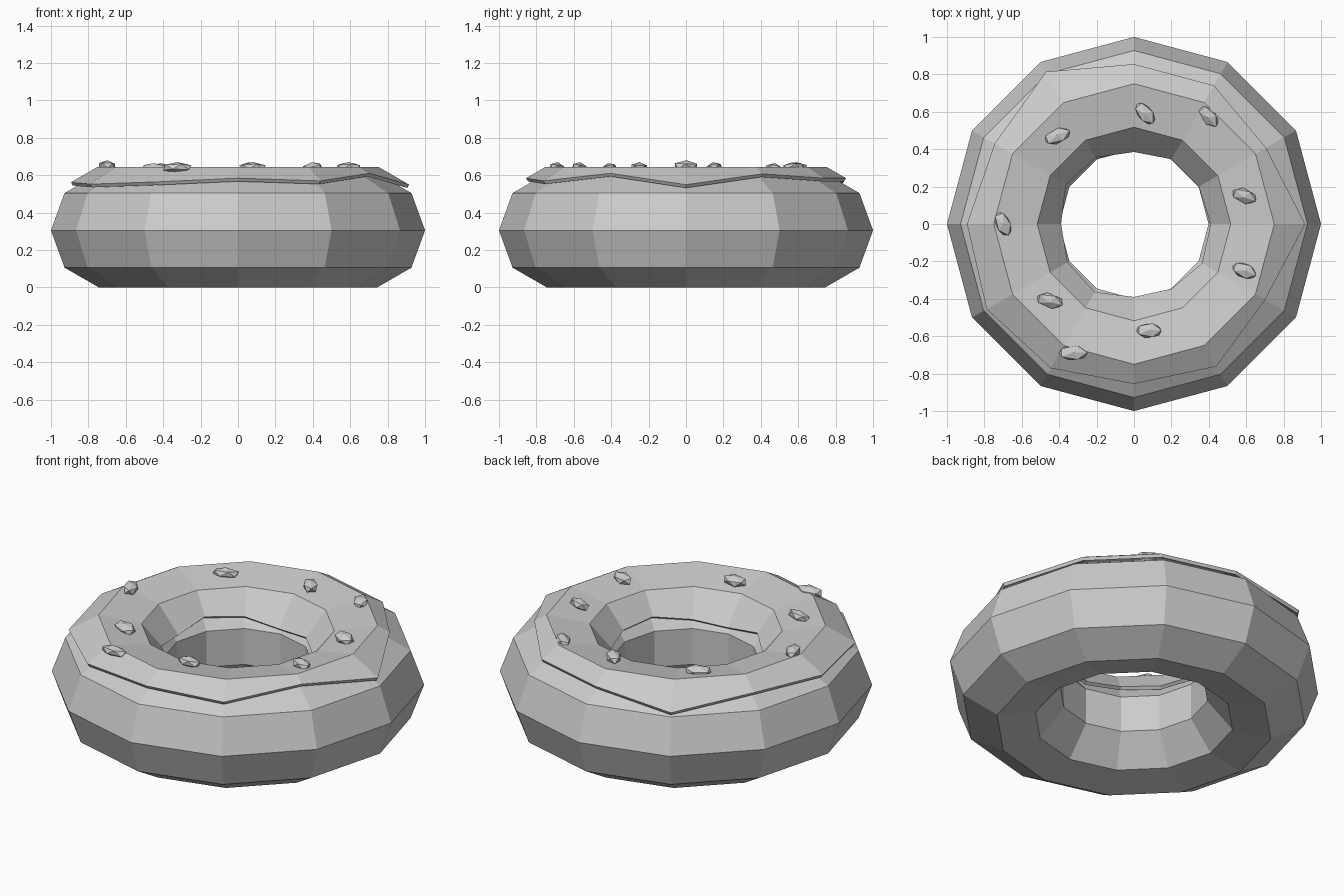
import bpy, bmesh
from math import cos, sin, radians, pi, tau

if "Cube" in bpy.data.objects:
    bpy.data.objects.remove(bpy.data.objects["Cube"])

GREY = (0.6, 0.6, 0.6, 1)
mat = bpy.data.materials.new("plain_grey")
mat.use_nodes = True
mat.diffuse_color = GREY
mat.node_tree.nodes["Principled BSDF"].inputs["Base Color"].default_value = GREY

SIDES, RING, MID_Z = 12, 0.69, 0.305


def finish(name, bm):
    bmesh.ops.recalc_face_normals(bm, faces=bm.faces)
    mesh = bpy.data.meshes.new(name)
    bm.to_mesh(mesh)
    bm.free()
    mesh.materials.append(mat)
    obj = bpy.data.objects.new(name, mesh)
    bpy.context.collection.objects.link(obj)
    return obj


def section(deg, radius):
    """Point (r, z) on the round cross-section."""
    a = radians(deg)
    return RING + radius * cos(a), MID_Z + radius * sin(a)


def revolve(name, profiles, closed):
    """Skin one (r, z) profile per side around the z axis."""
    bm = bmesh.new()
    cols = []
    for i, prof in enumerate(profiles):
        a = tau * i / SIDES
        cols.append([bm.verts.new((r * cos(a), r * sin(a), z)) for r, z in prof])
    n = len(cols[0])
    for i in range(SIDES):
        p, q = cols[i], cols[(i + 1) % SIDES]
        for j in range(n if closed else n - 1):
            k = (j + 1) % n
            bm.faces.new((p[j], q[j], q[k], p[k]))
    return finish(name, bm)


# Ring body: nine-sided section swept in twelve steps
body = [section(40 * k, 0.31) for k in range(9)]
revolve("ring_body", [body] * SIDES, True)

# Icing shell: uneven outer and inner rims
ICING = 0.345
outer_r = [.915, .815, .855, .855, .94, .86, .893, .91, .89, .855, .88, .81]
inner_r = [.41, .40, .40, .385, .41, .42, .39, .41, .42, .39, .40, .42]


def on_line(p, q, r):
    """Point of radius r on the line through p and q."""
    t = (r - p[0]) / (q[0] - p[0])
    return r, p[1] + t * (q[1] - p[1])


low_out, top_out, top_in, low_in = [section(d, ICING) for d in (40, 80, 120, 160)]
profiles = [[on_line(top_out, low_out, a), top_out, top_in, on_line(top_in, low_in, b)]
            for a, b in zip(outer_r, inner_r)]
icing = revolve("icing", profiles, False)
# make sure the open shell faces up, then thicken downwards
if sum(p.normal.z for p in icing.data.polygons) < 0:
    icing.data.flip_normals()
shell = icing.modifiers.new("thickness", 'SOLIDIFY')
shell.thickness = 0.02
shell.offset = -1

# Sprinkles: small faceted lumps, as x, y, z, turn, length
sprinkles = [
    (.06, .59, .64, -50, .15), (.40, .575, .64, -50, .15), (-.41, .47, .635, 22, .16),
    (-.70, 0, .65, -65, .15), (-.45, -.41, .635, -15, .16), (.08, -.57, .64, 0, .15),
    (-.325, -.69, .64, 0, .17), (.59, .15, .64, -20, .15), (.59, -.25, .64, -22, .15)]
for i, (x, y, z, turn, length) in enumerate(sprinkles):
    bm = bmesh.new()
    bmesh.ops.create_icosphere(bm, subdivisions=1, radius=1)
    obj = finish(f"sprinkle_{i + 1}", bm)
    obj.location = (x, y, z)
    obj.rotation_euler = (0.3 * sin(i * 2), 0, radians(turn))
    obj.scale = (length / 2, 0.043, 0.03)
